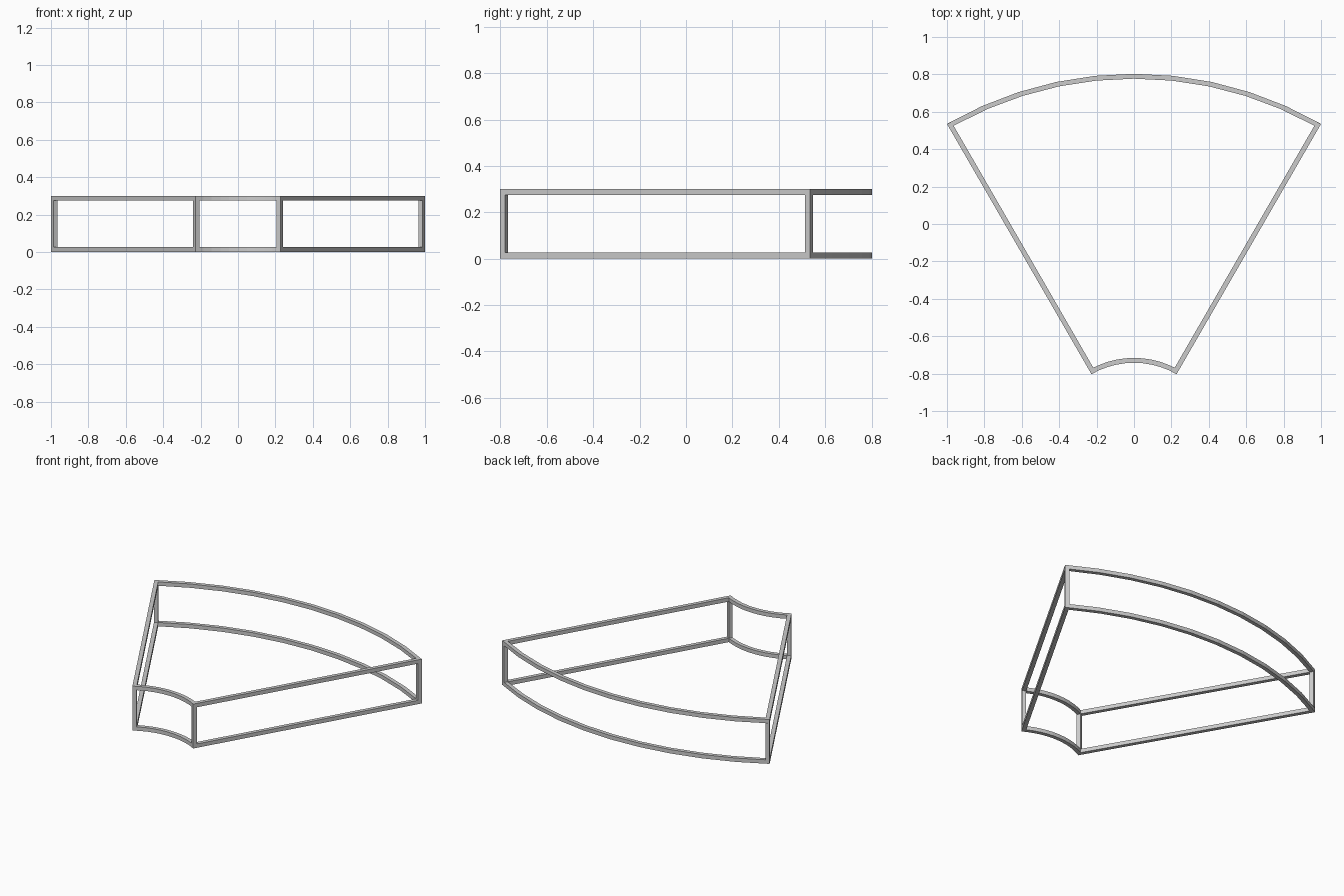
import bpy, bmesh
from math import sin, cos, radians

if "Cube" in bpy.data.objects:
    bpy.data.objects.remove(bpy.data.objects["Cube"])

R_OUT, R_IN, T, H = 2.0, 0.455, 0.026, 0.30
HALF, SEG = radians(30), 10
CY = -(R_OUT + R_IN * cos(HALF)) / 2      # centre of both arcs


def arc(r, inset):
    """Points along an arc, pulled in from the straight sides by inset."""
    half = HALF - inset / r
    return [(r * sin(a), CY + r * cos(a))
            for a in (-half + 2 * half * i / SEG for i in range(SEG + 1))]


def outline(inset):
    return arc(R_OUT - inset, inset) + arc(R_IN + inset, inset)[::-1]


def finish(name, bm):
    bmesh.ops.recalc_face_normals(bm, faces=bm.faces)
    mesh = bpy.data.meshes.new(name)
    bm.to_mesh(mesh)
    bm.free()
    bpy.context.collection.objects.link(bpy.data.objects.new(name, mesh))


def prism_ring(name, outer, inner, z0, z1):
    """Closed rectangular-section bar following the sector outline."""
    bm = bmesh.new()
    loops = [[bm.verts.new((x, y, z)) for x, y in pts]
             for pts, z in ((outer, z0), (outer, z1), (inner, z1), (inner, z0))]
    n = len(outer)
    for k in range(4):
        a, b = loops[k], loops[(k + 1) % 4]
        for i in range(n):
            j = (i + 1) % n
            bm.faces.new((a[i], a[j], b[j], b[i]))
    finish(name, bm)


def post(name, r0, r1, side):
    """Square upright in a corner of the sector."""
    pts = []
    for r, inset in ((r0, 0), (r1, 0), (r1, T), (r0, T)):
        a = HALF - inset / r
        pts.append((side * r * sin(a), CY + r * cos(a)))
    bm = bmesh.new()
    low = bm.faces.new([bm.verts.new((x, y, T)) for x, y in pts])
    ext = bmesh.ops.extrude_face_region(bm, geom=[low], use_keep_orig=True)
    top = [v for v in ext["geom"] if isinstance(v, bmesh.types.BMVert)]
    bmesh.ops.translate(bm, verts=top, vec=(0, 0, H - 2 * T))
    finish(name, bm)


# Bottom and top rails
prism_ring("bottom_rail", outline(0), outline(T), 0, T)
prism_ring("top_rail", outline(0), outline(T), H - T, H)

# Corner uprights
for label, s in (("left", -1), ("right", 1)):
    post("back_post_" + label, R_OUT - T, R_OUT, s)
    post("front_post_" + label, R_IN, R_IN + T, s)
